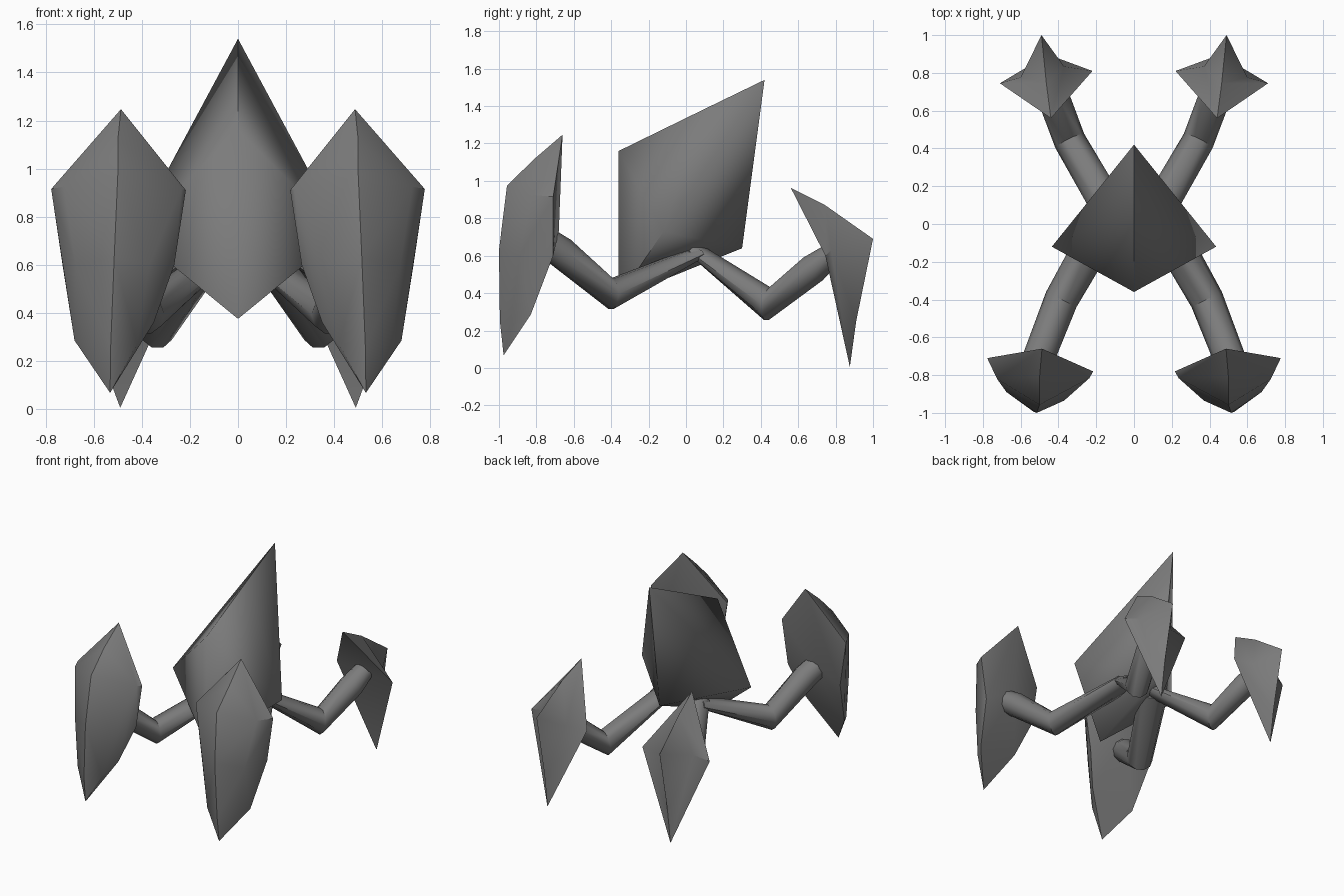
import bpy, bmesh, math
from mathutils import Vector

if "Cube" in bpy.data.objects:
    bpy.data.objects.remove(bpy.data.objects["Cube"])

grey = bpy.data.materials.new("dark_grey")
grey.diffuse_color = (0.2, 0.2, 0.2, 1)
grey.use_nodes = True
grey.node_tree.nodes["Principled BSDF"].inputs["Base Color"].default_value = grey.diffuse_color


def finish(bm, name, angle):
    bmesh.ops.recalc_face_normals(bm, faces=bm.faces)
    me = bpy.data.meshes.new(name)
    bm.to_mesh(me)
    bm.free()
    me.materials.append(grey)
    ob = bpy.data.objects.new(name, me)
    bpy.context.collection.objects.link(ob)
    bpy.ops.object.select_all(action='DESELECT')
    bpy.context.view_layer.objects.active = ob
    ob.select_set(True)
    bpy.ops.object.shade_smooth_by_angle(angle=math.radians(angle))
    return ob


def faceted(name, pts, faces, angle=60, side=1):
    bm = bmesh.new()
    v = [bm.verts.new((p[0] * side, p[1], p[2])) for p in pts]
    for f in faces:
        bm.faces.new([v[i] for i in f])
    return finish(bm, name, angle)


def hull(name, pts, angle, side):
    bm = bmesh.new()
    for p in pts:
        bm.verts.new((p[0] * side, p[1], p[2]))
    r = bmesh.ops.convex_hull(bm, input=bm.verts)
    bmesh.ops.delete(bm, geom=[g for g in r["geom_interior"] if isinstance(g, bmesh.types.BMVert)],
                     context='VERTS')
    return finish(bm, name, angle)


def limb(name, path, side, n=10):
    """Bent tube; each path point is (centre, half width, half thickness)."""
    bm = bmesh.new()
    c = [Vector((p[0][0] * side, p[0][1], p[0][2])) for p in path]
    rings = []
    for i, (_, w, t) in enumerate(path):
        a, b = c[max(i - 1, 0)], c[min(i + 1, len(c) - 1)]
        d = (b - a).normalized()
        across = d.cross(Vector((0, 0, 1))).normalized()
        up = across.cross(d)
        rings.append([bm.verts.new(c[i] + across * w * math.cos(k * math.tau / n)
                                   + up * t * math.sin(k * math.tau / n)) for k in range(n)])
    for r, s in zip(rings, rings[1:]):
        for k in range(n):
            bm.faces.new((r[k], r[(k + 1) % n], s[(k + 1) % n], s[k]))
    bm.faces.new(rings[0])
    bm.faces.new(rings[-1])
    return finish(bm, name, 50)


# Body: leaning crystal, ridge on top running up to the rear tip
faceted("body",
        [(0, .42, 1.54), (0, .09, 1.38), (0, -.36, 1.16), (-.435, -.12, .73),
         (.435, -.12, .73), (0, -.36, .375), (0, .30, .64)],
        [(0, 1, 3), (0, 4, 1), (1, 2, 3), (1, 4, 2), (2, 5, 3), (2, 4, 5),
         (3, 5, 6), (4, 6, 5), (0, 3, 6), (0, 6, 4)], angle=85)

# Front foot: long curved shield
shield = [(.487, -.66, 1.247), (.50, -.81, 1.118), (.50, -.957, .975),
          (.777, -.71, .915), (.725, -.82, .925), (.217, -.78, .91), (.235, -.815, .915),
          (.73, -.71, .6), (.675, -.89, .6), (.515, -1.0, .63), (.37, -.935, .6), (.265, -.78, .6),
          (.68, -.83, .285), (.64, -.91, .27), (.53, -.995, .25), (.42, -.95, .27), (.35, -.86, .36),
          (.532, -.975, .067), (.5, -.68, .73)]

# Rear foot: folded diamond plate with a raised pyramid on its outer side
claw = [(.44, .56, .963), (.22, .81, .60), (.49, .876, .005), (.71, .745, .60),
        (.464, .744, .87), (.37, .834, .60), (.49, .91, .25), (.60, .776, .63),
        (.49, 1.0, .69)]
claw_faces = [(0, 1, 3), (1, 2, 3)]
for i in range(4):
    j = (i + 1) % 4
    claw_faces += [(i, j, j + 4, i + 4), (i + 4, j + 4, 8)]

for side, label in ((-1, "left"), (1, "right")):
    hull("front_foot_" + label, shield, 40, side)
    faceted("rear_foot_" + label, claw, claw_faces, 40, side)
    limb("front_leg_" + label, [((.13, .05, .61), .10, .035), ((.385, -.40, .395), .09, .085),
                                ((.49, -.67, .62), .085, .085), ((.53, -.76, .68), .08, .08)], side)
    limb("rear_leg_" + label, [((.12, .06, .625), .09, .035), ((.34, .44, .34), .085, .09),
                               ((.43, .68, .53), .085, .08), ((.46, .78, .61), .07, .06)], side)
